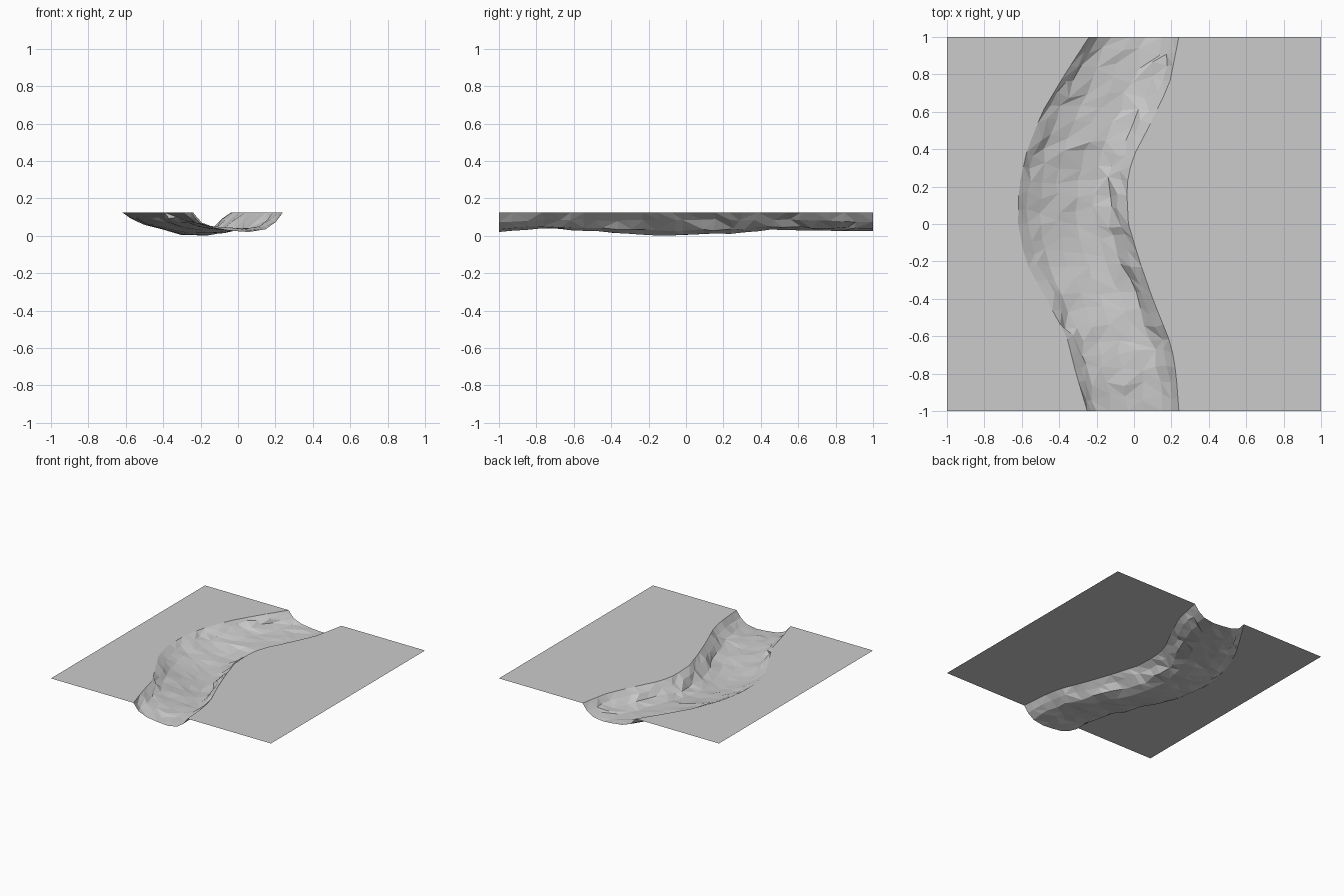
import bpy
import bmesh
import random
from mathutils import noise, Vector

cube = bpy.data.objects.get("Cube")
if cube:
    bpy.data.objects.remove(cube)

random.seed(4)
TOP = 0.125
ROWS = 26

# Bank lines and bed height along the channel: (y, value)
LEFT_RIM = [(-1, -.25), (-.8, -.31), (-.6, -.36), (-.4, -.47), (-.2, -.58), (0, -.62),
            (.2, -.615), (.4, -.57), (.6, -.49), (.8, -.37), (1, -.24)]
RIGHT_RIM = [(-1, .24), (-.8, .225), (-.65, .2), (-.4, .1), (-.2, .03), (0, -.03),
             (.2, -.04), (.35, -.01), (.5, .07), (.75, .19), (1, .24)]
BED = [(-1, .02), (-.75, .04), (-.4, .015), (-.15, 0), (.3, .012), (.45, .03), (1, .025)]

# Cross-sections: (fraction across, fraction of depth)
BEND = [(0, 0), (.08, .25), (.19, .52), (.36, .76), (.53, .95), (.7, 1), (.84, .8), (.92, .34), (1, 0)]
MOUTH = [(0, 0), (.05, .3), (.1, .55), (.25, .82), (.45, .94), (.63, 1), (.81, .86), (.92, .5), (1, 0)]


def sample(points, y):
    """Linear interpolation along a list of points."""
    for (a, va), (b, vb) in zip(points, points[1:]):
        if y <= b:
            return va + (vb - va) * (y - a) / (b - a)
    return points[-1][1]


def make_row(bm, y, end):
    """One strip of points from plain to plain across the channel."""
    left, right, bed = (sample(t, y) for t in (LEFT_RIM, RIGHT_RIM, BED))
    blend = min(1, max(0, (abs(y) - .2) / .8))
    row = [bm.verts.new((-1, y, TOP))]
    for i, (p, q) in enumerate(zip(BEND, MOUTH)):
        across = p[0] + (q[0] - p[0]) * blend
        depth = p[1] + (q[1] - p[1]) * blend
        x, z, yy = left + (right - left) * across, TOP - (TOP - bed) * depth, y
        if 0 < i < len(BEND) - 1 and not end:
            # Rough, broken rock inside the channel
            x += random.uniform(-.014, .014)
            yy += random.uniform(-.024, .024)
            z += .007 * noise.noise(Vector((x * 9, y * 9, 0))) + random.uniform(-.004, .004)
            z = min(TOP, max(bed, z))
        row.append(bm.verts.new((x, yy, z)))
    row.append(bm.verts.new((1, y, TOP)))
    return row


# Ground sheet with the winding channel sunk into it
bm = bmesh.new()
rows = [make_row(bm, -1 + 2 * r / ROWS, r in (0, ROWS)) for r in range(ROWS + 1)]
for front, back in zip(rows, rows[1:]):
    for i in range(len(front) - 1):
        a, b, c, d = front[i], front[i + 1], back[i + 1], back[i]
        if i in (0, len(front) - 2):
            bm.faces.new((a, b, c, d))
        elif random.random() < .5:
            bm.faces.new((a, b, c))
            bm.faces.new((a, c, d))
        else:
            bm.faces.new((a, b, d))
            bm.faces.new((b, c, d))

mesh = bpy.data.meshes.new("river_bed_ground")
bm.to_mesh(mesh)
bm.free()
ground = bpy.data.objects.new("river_bed_ground", mesh)
bpy.context.collection.objects.link(ground)

# Single plain grey
grey = bpy.data.materials.new("light_grey_ground")
grey.use_nodes = True
colour = (.6, .6, .6, 1)
grey.diffuse_color = colour
grey.node_tree.nodes["Principled BSDF"].inputs["Base Color"].default_value = colour
mesh.materials.append(grey)
